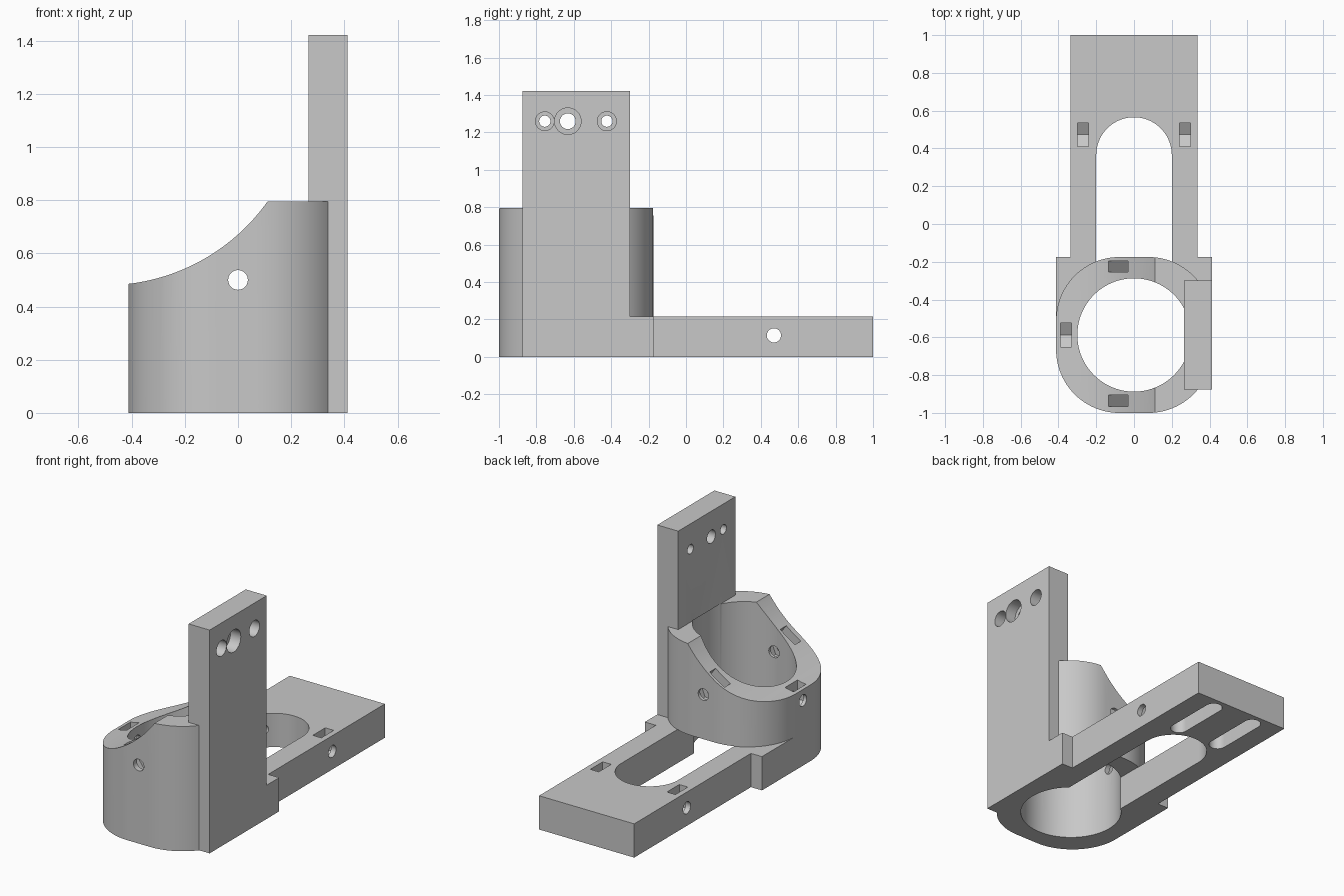
import bpy, bmesh
from math import pi, sin, cos, radians
from mathutils import Matrix

old = bpy.data.objects.get("Cube")
if old:
    bpy.data.objects.remove(old, do_unlink=True)

grey = bpy.data.materials.new("plain grey")
grey.use_nodes = True
GREY = (0.58, 0.58, 0.58, 1)
grey.diffuse_color = GREY
grey.node_tree.nodes["Principled BSDF"].inputs["Base Color"].default_value = GREY

CY = -0.5875      # collar centre in y
HALF = 0.4125     # collar half width
TOP = 0.795       # collar height
BASE = 0.215      # base thickness


def prism(name, outline, low, high, matrix=Matrix()):
    """Extrude a flat outline along local z, then place it."""
    bm = bmesh.new()
    bottom = [bm.verts.new((x, y, low)) for x, y in outline]
    top = [bm.verts.new((x, y, high)) for x, y in outline]
    bm.faces.new(bottom[::-1])
    bm.faces.new(top)
    for i in range(len(outline)):
        bm.faces.new((bottom[i - 1], bottom[i], top[i], top[i - 1]))
    bm.transform(matrix)
    bm.normal_update()
    if bm.calc_volume(signed=True) < 0:
        bmesh.ops.reverse_faces(bm, faces=bm.faces)
    mesh = bpy.data.meshes.new(name)
    bm.to_mesh(mesh)
    bm.free()
    mesh.materials.append(grey)
    obj = bpy.data.objects.new(name, mesh)
    bpy.context.collection.objects.link(obj)
    return obj


def rect(x0, x1, y0, y1):
    return [(x0, y0), (x1, y0), (x1, y1), (x0, y1)]


def arc(cx, cy, r, start, end, n):
    angles = [radians(start + (end - start) * i / n) for i in range(n + 1)]
    return [(cx + r * cos(a), cy + r * sin(a)) for a in angles]


def circle(cx, cy, r, n=48):
    return arc(cx, cy, r, 0, 360, n)[:-1]


def stadium(x, r, y0, y1):
    return arc(x, y1, r, 0, 180, 24) + arc(x, y0, r, 180, 360, 24)


def bore_along(axis, centre, r, low, high, n=32):
    """Round cutter along the x or y axis, centre given in the other two."""
    if axis == "x":
        m = Matrix.Translation((0, *centre)) @ Matrix.Rotation(pi / 2, 4, "Y")
    else:
        m = Matrix.Translation((centre[0], 0, centre[1])) @ Matrix.Rotation(-pi / 2, 4, "X")
    return prism("bore_cutter", circle(0, 0, r, n), low, high, m)


def nut_pocket(centre, turn=0, tilt=0, half=0.0625, height=0.3):
    """Pocket with a hexagon-shaped bottom, open at the top."""
    outline = [(-half, height), (-half, -half * 0.577), (0, -half * 1.155),
               (half, -half * 0.577), (half, height)]
    m = (Matrix.Translation(centre) @ Matrix.Rotation(radians(turn), 4, "Z")
         @ Matrix.Rotation(radians(tilt), 4, "Y") @ Matrix.Rotation(pi / 2, 4, "X"))
    return prism("pocket_cutter", outline, -0.03, 0.03, m)


def combine(target, tool, operation):
    """Apply a boolean and remove the tool."""
    tool.hide_render = True
    mod = target.modifiers.new("shape", "BOOLEAN")
    mod.operation, mod.object, mod.solver = operation, tool, "EXACT"
    graph = bpy.context.evaluated_depsgraph_get()
    mesh = bpy.data.meshes.new_from_object(target.evaluated_get(graph))
    target.modifiers.clear()
    target.data = mesh
    bpy.data.objects.remove(tool, do_unlink=True)


# Collar: rounded square with a scooped top
R = 0.335
inset = HALF - R
outline = []
for sx, sy, a in ((1, 1, 0), (-1, 1, 90), (-1, -1, 180), (1, -1, 270)):
    outline += arc(sx * inset, CY + sy * inset, R, a, a + 90, 24)
bracket = prism("collar_bracket", outline, 0, TOP)
combine(bracket, bore_along("y", (-0.5, 1.23), 0.75, -1.2, 0, 128), "DIFFERENCE")

# Base plate and the square foot behind the collar
combine(bracket, prism("foot_block", rect(-HALF, HALF, CY, -0.175), 0, BASE), "UNION")
combine(bracket, prism("base_plate", rect(-0.335, 0.335, -0.28, 1), 0, BASE), "UNION")

# Upright plate, with the main bore running up underneath it
combine(bracket, prism("upright_plate", rect(0.265, HALF, -0.875, -0.3), 0, 1.422), "UNION")
combine(bracket, prism("main_bore", circle(0, CY, 0.3, 96), -0.1, TOP + 0.002), "DIFFERENCE")

# Round-ended slot in the base, passing under the collar into the bore
slot = [(-0.2, -0.5), (0.2, -0.5)] + arc(0, 0.365, 0.2, 0, 180, 48)
combine(bracket, prism("slot_cutter", slot, -0.1, BASE + 0.001), "DIFFERENCE")

# Upright plate holes with counterbores on the outer face
for y, r, wide in ((-0.755, 0.03, 0.05), (-0.632, 0.042, 0.071), (-0.423, 0.03, 0.051)):
    combine(bracket, bore_along("x", (y, 1.26), r, 0.2, 0.5), "DIFFERENCE")
    combine(bracket, bore_along("x", (y, 1.26), wide, 0.34, 0.5), "DIFFERENCE")

# Collar screw holes and nut pockets
cutters = [bore_along("y", (0, 0.5), 0.037, -1.1, -0.1),
           bore_along("x", (CY, 0.415), 0.037, -0.5, -0.2),
           nut_pocket((-0.36, CY, 0.415), turn=90)]
cutters += [nut_pocket((0, y, 0.5), tilt=-37) for y in (-0.935, -0.225)]

# Base screw hole, nut pockets and underside grooves
cutters.append(bore_along("x", (0.47, 0.115), 0.038, -0.5, 0.5))
for side in (-1, 1):
    cutters.append(nut_pocket((side * 0.27, 0.4725, 0.115), turn=90))
    cutters.append(prism("groove_cutter", stadium(side * 0.15, 0.052, 0.6, 0.92), -0.1, 0.12))
for cutter in cutters:
    combine(bracket, cutter, "DIFFERENCE")

bpy.ops.object.select_all(action="DESELECT")
bracket.select_set(True)
bpy.context.view_layer.objects.active = bracket
bpy.ops.object.shade_smooth_by_angle(angle=radians(30))
